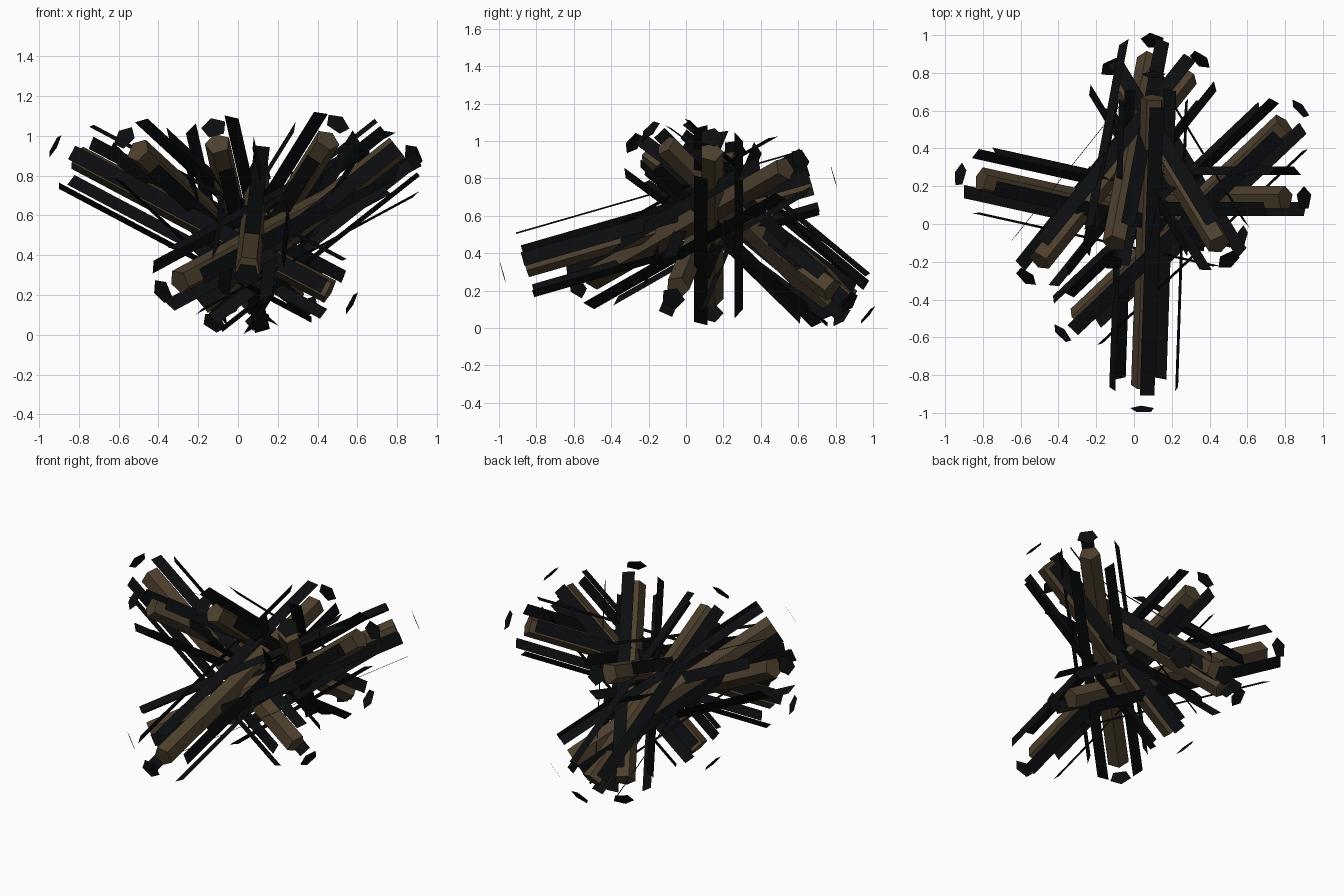
import bpy, bmesh
from math import sin, cos, radians
from mathutils import Vector, Matrix

if "Cube" in bpy.data.objects:
    bpy.data.objects.remove(bpy.data.objects["Cube"])

SIDES, RADIUS, GAP = 5, 0.066, 0.127


def material(name, rgb):
    m = bpy.data.materials.new(name)
    m.diffuse_color = (*rgb, 1)
    m.use_nodes = True
    m.node_tree.nodes["Principled BSDF"].inputs["Base Color"].default_value = m.diffuse_color
    return m


wood = material("wood", (0.075, 0.052, 0.027))
char = material("char", (0.0035, 0.004, 0.0045))


def add_object(name, bm, mat):
    me = bpy.data.meshes.new(name)
    bm.to_mesh(me)
    bm.free()
    me.materials.append(mat)
    bpy.context.collection.objects.link(bpy.data.objects.new(name, me))


def prism(low, high, flip, roll):
    # five-sided log from low to high, one corner pointing sideways, then rolled
    axis = (high - low).normalized()
    level = Vector((0, 0, 1)).cross(axis).normalized() * flip
    up = axis.cross(level) * flip
    corner = level * cos(radians(roll)) - up * sin(radians(roll))
    side = corner.cross(axis)
    rot = Matrix((side, corner, axis)).transposed().to_4x4()
    bm = bmesh.new()
    bmesh.ops.create_cone(bm, cap_ends=True, segments=SIDES, radius1=RADIUS,
                          radius2=RADIUS, depth=(high - low).length)
    # turn the ring so that one corner lies on local +y
    v = bm.verts[:][0].co
    ang = Vector((v.x, v.y)).angle_signed(Vector((0, 1)))
    spin = Matrix.Rotation(-ang, 4, 'Z')
    bm.transform(Matrix.Translation((low + high) / 2) @ rot @ spin)
    bmesh.ops.recalc_face_normals(bm, faces=bm.faces[:])
    return bm


# outer shell ends of each log: low end, high end, corner direction, roll
logs = [
    ((0.045, -0.98, 0.30), (0.105, 0.79, 0.81), 1, 11),
    ((-0.38, -0.58, 0.22), (0.88, 0.61, 0.90), 1, 10),
    ((-0.12, 0.83, 0.06), (0.50, -0.19, 1.06), -1, 8),
    ((0.35, 0.87, 0.14), (-0.57, -0.28, 0.99), 1, 2),
    ((0.57, -0.07, 0.16), (-0.92, 0.26, 0.95), -1, 9),
    ((-0.29, 0.135, 0.08), (0.90, 0.135, 1.02), 1, 0),
    ((0.10, 0.97, 0.07), (-0.12, -0.20, 1.04), -1, 2),
]

for i, (a, b, flip, roll) in enumerate(logs, 1):
    a, b = Vector(a), Vector(b)
    inset = (b - a).normalized() * GAP
    add_object(f"log_{i}", prism(a + inset, b - inset, flip, roll), wood)

    # charred shell: every face split off and pushed outwards
    bm = prism(a + inset, b - inset, flip, roll)
    bmesh.ops.split_edges(bm, edges=bm.edges[:])
    for f in bm.faces:
        shift = f.normal * GAP
        for v in f.verts:
            v.co += shift
    add_object(f"bark_{i}", bm, char)
